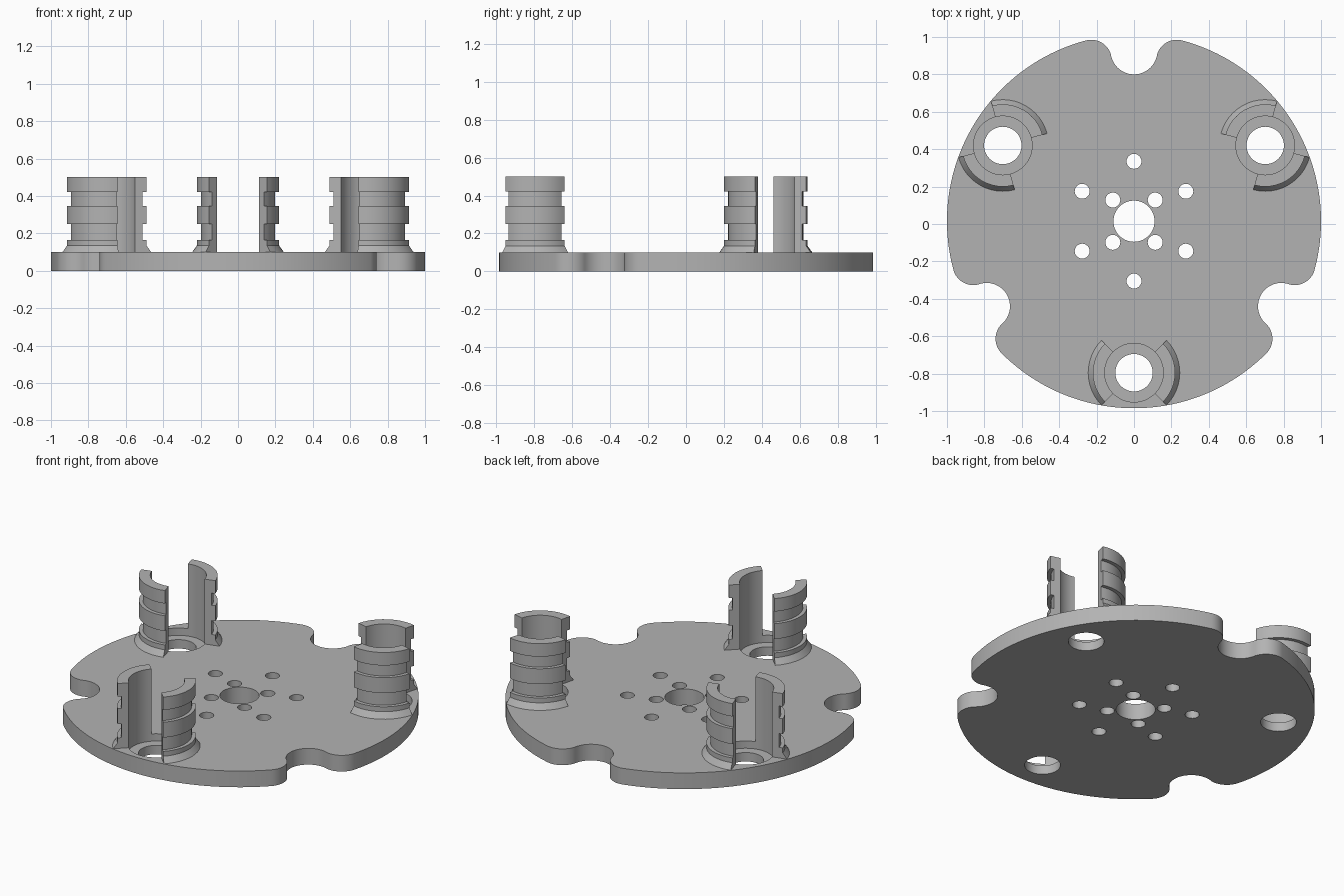
import bpy, bmesh
from math import sin, cos, pi, radians, atan2, sqrt
from mathutils import Vector, Matrix

if "Cube" in bpy.data.objects:
    bpy.data.objects.remove(bpy.data.objects["Cube"])

CY = 0.015        # disc centre in y
THICK = 0.1       # plate thickness
SEAT_R = 0.157    # post bore and seat radius

grey = bpy.data.materials.new("plain_grey")
grey.use_nodes = True
colour = (0.45, 0.45, 0.45, 1)
grey.diffuse_color = colour
grey.node_tree.nodes["Principled BSDF"].inputs["Base Color"].default_value = colour


def make_object(name, bm):
    bmesh.ops.recalc_face_normals(bm, faces=bm.faces)
    mesh = bpy.data.meshes.new(name)
    bm.to_mesh(mesh)
    bm.free()
    mesh.materials.append(grey)
    obj = bpy.data.objects.new(name, mesh)
    bpy.context.collection.objects.link(obj)
    return obj


def smooth(obj):
    bpy.ops.object.select_all(action='DESELECT')
    obj.select_set(True)
    bpy.context.view_layer.objects.active = obj
    bpy.ops.object.shade_smooth_by_angle(angle=radians(30))


def arc(cx, cy, r, a0, a1, steps):
    return [Vector((cx + r * cos(a0 + (a1 - a0) * i / steps),
                    cy + r * sin(a0 + (a1 - a0) * i / steps), 0)) for i in range(steps + 1)]


def turned(bm, profile, centre, a0=0, a1=2 * pi, steps=48):
    """Sweep (radius, z) points round a vertical axis; a part turn is a closed section."""
    full = a1 - a0 > 6.28
    rings = []
    for i in range(steps if full else steps + 1):
        a = a0 + (a1 - a0) * i / steps
        rings.append([bm.verts.new((centre.x + r * cos(a), centre.y + r * sin(a), z))
                      for r, z in profile])
    n = len(profile)
    for i in range(steps):
        p, q = rings[i], rings[(i + 1) % len(rings)]
        for j in range(n - 1 if full else n):
            k = (j + 1) % n
            bm.faces.new((p[j], q[j], q[k], p[k]))
    if full:
        bm.faces.new([ring[0] for ring in rings])
        bm.faces.new([ring[-1] for ring in rings])
    else:
        bm.faces.new(rings[0])
        bm.faces.new(rings[-1])


def polar(r, degrees):
    return Vector((r * cos(radians(degrees)), CY + r * sin(radians(degrees)), 0))


# Plate outline: one third with a rounded notch at the top, repeated by rotation
notch_y, notch_r = 0.91, 0.125
tip_r = 0.11
tip_x, tip_y = 0.229, 0.86
tip_dir = atan2(tip_y, tip_x)
touch = atan2(tip_y - notch_y, tip_x)
left_rim = pi - tip_dir
third = arc(0, notch_y, notch_r, touch, -pi - touch, 24)
third += arc(-tip_x, tip_y, tip_r, -touch, left_rim, 16)[1:]
third += arc(0, 0, 1, left_rim, tip_dir + 2 * pi / 3, 40)[1:]
third += arc(tip_x, tip_y, tip_r, tip_dir, pi + touch, 16)[1:-1] and \
    [Matrix.Rotation(2 * pi / 3, 3, 'Z') @ v
     for v in arc(tip_x, tip_y, tip_r, tip_dir, pi + touch, 16)[1:-1]]

bm = bmesh.new()
outline = []
for k in range(3):
    turn = Matrix.Rotation(2 * pi * k / 3, 3, 'Z')
    outline += [bm.verts.new(turn @ v + Vector((0, CY, 0))) for v in third]
base = bm.faces.new(outline)
top = bmesh.ops.extrude_face_region(bm, geom=[base])["geom"]
bmesh.ops.translate(bm, vec=(0, 0, THICK),
                    verts=[g for g in top if isinstance(g, bmesh.types.BMVert)])
plate = make_object("plate", bm)

# Holes: centre bore, two bolt rings and three stepped post seats
post_angles = {"front": 270, "left": 30, "right": 150}
bm = bmesh.new()
through = lambda r: [(r, -0.1), (r, 0.2)]
turned(bm, through(0.11), polar(0, 0))
for k in range(6):
    turned(bm, through(0.04), polar(0.32, 30 + 60 * k), steps=24)
for k in range(4):
    turned(bm, through(0.04), polar(0.16, 45 + 90 * k), steps=24)
for angle in post_angles.values():
    turned(bm, [(0.1, -0.1), (0.1, 0.055), (SEAT_R, 0.055), (SEAT_R, 0.2)], polar(0.81, angle))
cutter = make_object("hole_cutter", bm)
cutter.hide_render = True

cut = plate.modifiers.new("holes", 'BOOLEAN')
cut.object = cutter
cut.operation = 'DIFFERENCE'
cut.solver = 'EXACT'
bpy.ops.object.select_all(action='DESELECT')
plate.select_set(True)
bpy.context.view_layer.objects.active = plate
bpy.ops.object.modifier_apply(modifier="holes")
bpy.data.objects.remove(cutter)
smooth(plate)

# Posts: two grooved quarter-turn walls with a flared foot at each seat
wide, narrow = 0.22, 0.198
wall = [(SEAT_R, THICK), (0.245, THICK), (wide, 0.135), (wide, 0.165),
        (narrow, 0.165), (narrow, 0.25), (wide, 0.25), (wide, 0.345),
        (narrow, 0.345), (narrow, 0.42), (wide, 0.42), (wide, 0.5), (SEAT_R, 0.5)]
for side, angle in post_angles.items():
    bm = bmesh.new()
    for offset in (90, -90):
        middle = radians(angle + offset)
        turned(bm, wall, polar(0.81, angle), middle - pi / 4, middle + pi / 4, 12)
    smooth(make_object(side + "_post", bm))
